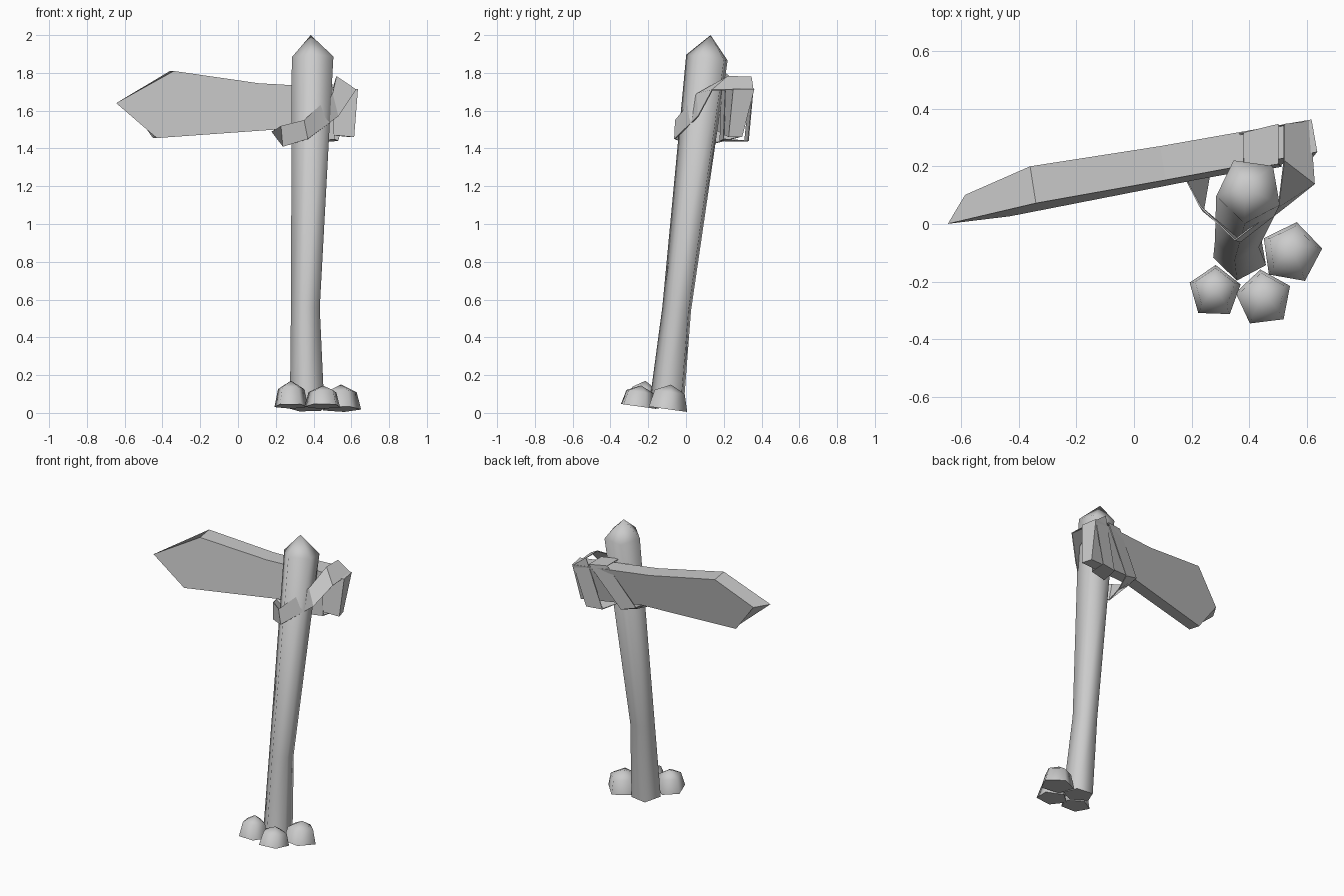
import bpy
import math
from mathutils import Vector

cube = bpy.data.objects.get("Cube")
if cube:
    bpy.data.objects.remove(cube, do_unlink=True)

SIDES = 5

grey = bpy.data.materials.new("plain_grey")
grey.use_nodes = True
colour = (0.6, 0.6, 0.6, 1)
grey.diffuse_color = colour
grey.node_tree.nodes["Principled BSDF"].inputs["Base Color"].default_value = colour


def add_mesh(name, verts, faces, smooth=False):
    mesh = bpy.data.meshes.new(name)
    mesh.from_pydata(verts, [], faces)
    mesh.materials.append(grey)
    obj = bpy.data.objects.new(name, mesh)
    bpy.context.collection.objects.link(obj)
    bpy.ops.object.select_all(action="DESELECT")
    obj.select_set(True)
    bpy.context.view_layer.objects.active = obj
    # Make every surface face outwards
    bpy.ops.object.mode_set(mode="EDIT")
    bpy.ops.mesh.select_all(action="SELECT")
    bpy.ops.mesh.normals_make_consistent(inside=False)
    bpy.ops.object.mode_set(mode="OBJECT")
    if smooth:
        bpy.ops.object.shade_smooth_by_angle(angle=math.radians(80))
    return obj


def pointed_stack(name, rings, tip, turn, tilt):
    """Loft tilted rings (x, y, z, radius) up to a pointed tip."""
    verts, faces = [], []
    for x, y, z, radius in rings:
        for side in range(SIDES):
            angle = math.radians(turn) + side * math.tau / SIDES
            dy = radius * math.sin(angle)
            verts.append((x + radius * math.cos(angle), y + dy, z - tilt * dy))
    verts.append(tip)
    last = len(verts) - 1
    for level in range(len(rings)):
        for side in range(SIDES):
            a = level * SIDES + side
            b = level * SIDES + (side + 1) % SIDES
            if level == len(rings) - 1:
                faces.append((a, b, last))
            else:
                faces.append((a, b, b + SIDES, a + SIDES))
    faces.append(tuple(reversed(range(SIDES))))
    return add_mesh(name, verts, faces, smooth=True)


# Leaning post with a pointed top
post_rings = [
    (0.37, -0.1, 0.02, 0.097),
    (0.36, -0.045, 0.55, 0.081),
    (0.4, 0.117, 1.88, 0.117),
]
pointed_stack("post", post_rings, (0.385, 0.13, 2), -98, 0.14)

# Stones around the foot: centre x, y, base z, radius, height, turn
stones = {
    "right_stone": (0.28, -0.235, 0.035, 0.093, 0.135, 160),
    "front_stone": (0.45, -0.257, 0.035, 0.1, 0.11, 25),
    "left_stone": (0.545, -0.1, 0.02, 0.108, 0.13, 8),
}
for name, (x, y, z, radius, height, turn) in stones.items():
    rings = [(x, y, z, radius), (x, y + 0.01, z + height * 0.7, radius * 0.78)]
    pointed_stack(name, rings, (x, y + 0.02, z + height), turn, 0.14)

# Arrow-shaped plank: outline (x, z) swept backwards, with a chamfered tip
outline = [
    (-0.645, 1.64), (-0.34, 1.81), (0.11, 1.745), (0.635, 1.715),
    (0.615, 1.46), (0.2, 1.5), (-0.43, 1.455),
]
front, back = [], []
for x, z in outline:
    lean = 0.08 * (z - 1.7)
    y = 0.128 + 0.19 * x + lean
    front.append((x, y, z))
    depth = 0.11 + 2 * lean
    inset = 0.06 if x < -0.6 else -0.02
    back.append((x + inset, y + depth, z))
count = len(outline)
faces = [tuple(range(count)), tuple(reversed(range(count, 2 * count)))]
for i in range(count):
    j = (i + 1) % count
    faces.append((i, i + count, j + count, j))
add_mesh("sign_plank", front + back, faces)

# Strap wound twice round the plank and across the post (pairs of edge points)
strap_path = [
    ((0.18, 0.155, 1.49), (0.26, 0.16, 1.43)),
    ((0.23, 0.06, 1.52), (0.24, 0.045, 1.41)),
    ((0.35, -0.055, 1.55), (0.37, -0.06, 1.45)),
    ((0.5, 0.06, 1.69), (0.53, 0.065, 1.57)),
    ((0.52, 0.22, 1.78), (0.625, 0.14, 1.71)),
    ((0.52, 0.345, 1.78), (0.61, 0.355, 1.71)),
    ((0.42, 0.31, 1.44), (0.53, 0.33, 1.44)),
    ((0.39, 0.18, 1.44), (0.51, 0.2, 1.45)),
    ((0.38, 0.19, 1.75), (0.5, 0.21, 1.74)),
    ((0.38, 0.315, 1.75), (0.5, 0.345, 1.74)),
    ((0.2, 0.26, 1.49), (0.3, 0.28, 1.46)),
]
strap_verts = [point for pair in strap_path for point in pair]
total = len(strap_verts)
strap_faces = []
for i in range(0, total, 2):
    strap_faces.append((i, i + 1, (i + 3) % total, (i + 2) % total))
strap = add_mesh("binding_strap", strap_verts, strap_faces)
thickness = strap.modifiers.new("thickness", "SOLIDIFY")
thickness.thickness = 0.006
thickness.offset = 0
